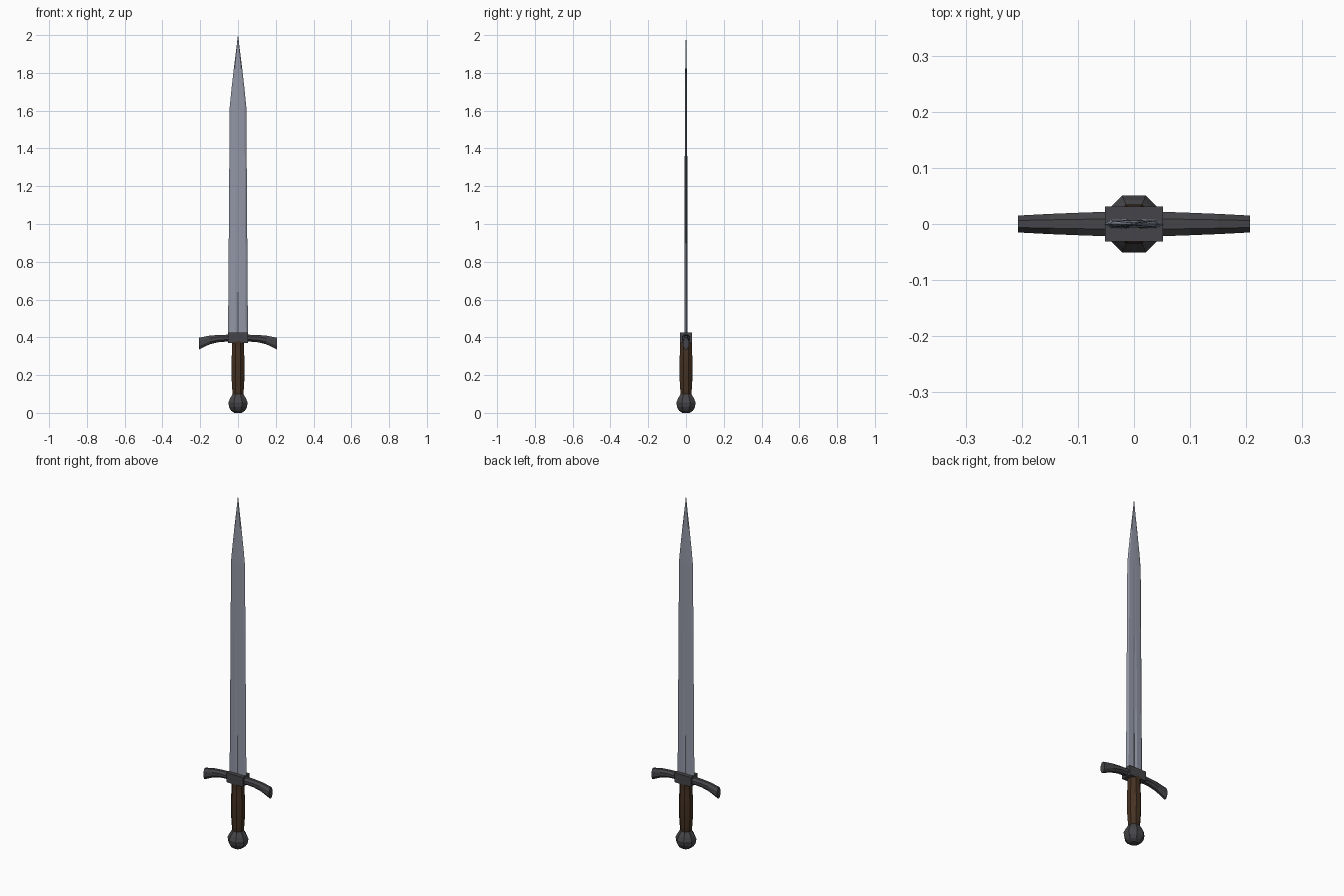
import bpy, bmesh, math

if "Cube" in bpy.data.objects:
    bpy.data.objects.remove(bpy.data.objects["Cube"])


def material(name, col):
    m = bpy.data.materials.new(name)
    m.diffuse_color = (*col, 1)
    m.use_nodes = True
    m.node_tree.nodes["Principled BSDF"].inputs["Base Color"].default_value = m.diffuse_color
    return m


steel = material("blade steel", (0.29, 0.31, 0.38))
iron = material("dark iron", (0.06, 0.06, 0.067))
leather = material("brown leather", (0.06, 0.031, 0.016))


def loft(name, rings, mat):
    """Skin equal-sized rings of points and cap both ends."""
    bm = bmesh.new()
    loops = [[bm.verts.new(p) for p in r] for r in rings]
    n = len(loops[0])
    for a, b in zip(loops, loops[1:]):
        for i in range(n):
            j = (i + 1) % n
            bm.faces.new((a[i], a[j], b[j], b[i]))
    bm.faces.new(loops[0])
    bm.faces.new(loops[-1])
    bmesh.ops.remove_doubles(bm, verts=bm.verts, dist=1e-5)
    bmesh.ops.recalc_face_normals(bm, faces=bm.faces)
    me = bpy.data.meshes.new(name)
    bm.to_mesh(me)
    bm.free()
    me.materials.append(mat)
    ob = bpy.data.objects.new(name, me)
    bpy.context.collection.objects.link(ob)
    return ob


def octagon(apothem):
    r = apothem / math.cos(math.pi / 8)
    return [(r * math.cos((k + .5) * math.pi / 4), r * math.sin((k + .5) * math.pi / 4)) for k in range(8)]


def turned(name, profile, mat):
    return loft(name, [[(x, y, z) for x, y in octagon(r)] for r, z in profile], mat)


# Pommel and grip
turned("pommel", [(.02, 0), (.037, .012), (.047, .03), (.051, .055), (.043, .075), (.027, .103)], iron)
turned("grip", [(.028, .1), (.031, .13), (.035, .2), (.035, .27), (.031, .34), (.031, .38)], leather)

# Guard block
bpy.ops.mesh.primitive_cube_add(size=1, location=(0, 0, .398))
block = bpy.context.object
block.name = "guard_block"
block.scale = (.104, .062, .054)
block.data.materials.append(iron)

# Curved guard arms: x, centre height, half depth, half height
path = [(.045, .396, .022, .018), (.1, .394, .020, .019), (.15, .386, .018, .023), (.207, .367, .015, .031)]
for side, label in ((-1, "left"), (1, "right")):
    loft("guard_arm_" + label,
         [[(side * x, a * d, z + b * h) for a, b in octagon(1)] for x, z, d, h in path], iron)

# Blade with bevelled edges and a shallow central fuller
rings = []
for z, w, t, groove in ((.41, .053, .009, .005), (.64, .051, .008, .0035), (.78, .050, .0075, .002),
                        (1.2, .047, .007, .001), (1.62, .044, .006, 0), (1.71, .035, .005, 0),
                        (1.82, .0225, .004, 0), (1.92, .010, .003, 0), (2.0, .0005, .0005, 0)):
    half = [(w, 0), (.78 * w, .85 * t), (.25 * w, t), (0, t - groove), (-.25 * w, t), (-.78 * w, .85 * t)]
    rings.append([(x, y, z) for x, y in half] + [(-x, -y, z) for x, y in half])
loft("blade", rings, steel)
